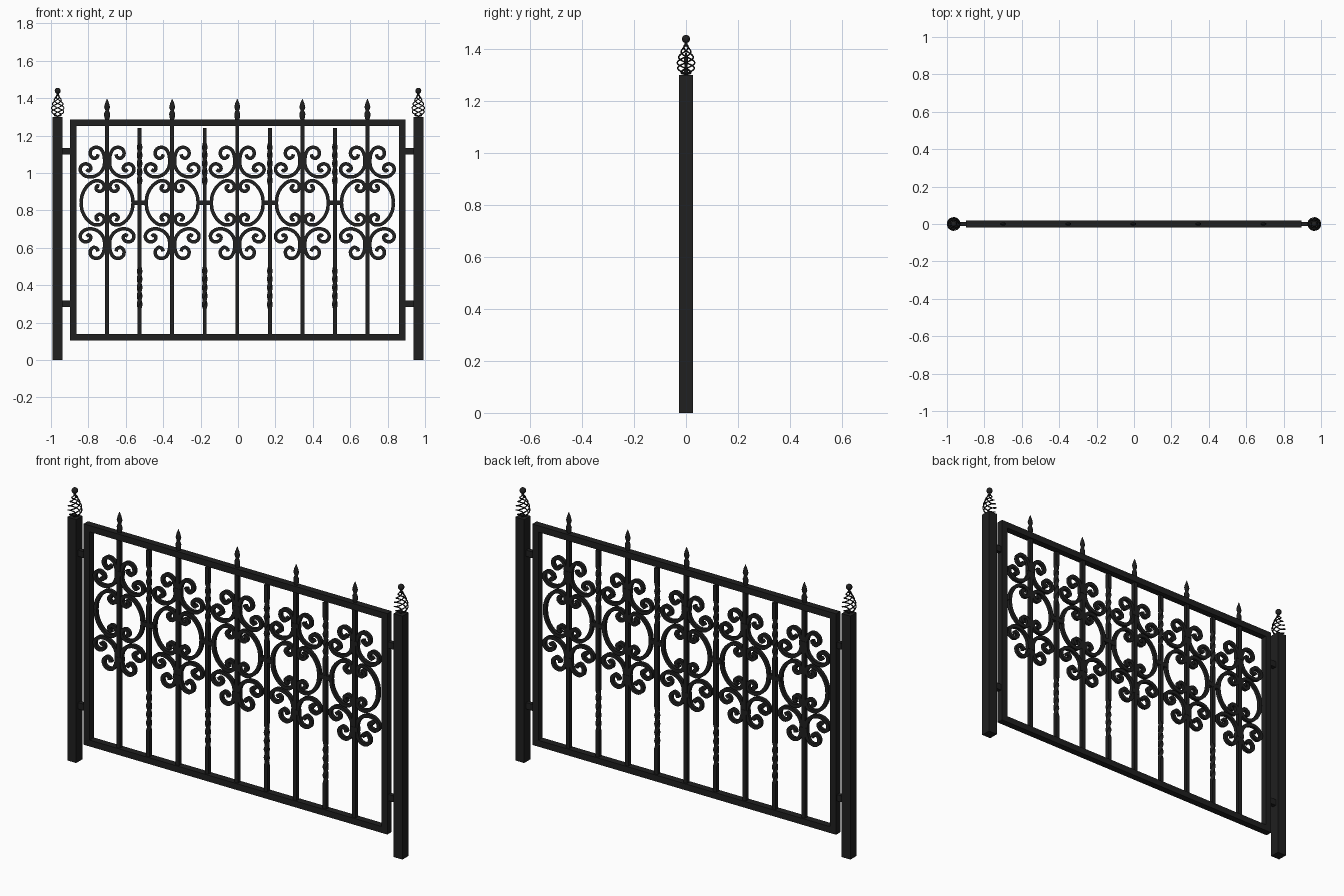
import bpy, bmesh
from math import sin, cos, pi
from mathutils import Vector

cube = bpy.data.objects.get("Cube")
if cube:
    bpy.data.objects.remove(cube)

iron = bpy.data.materials.new("black iron")
iron.use_nodes = True
colour = (0.014, 0.014, 0.014, 1)
iron.diffuse_color = colour
iron.node_tree.nodes["Principled BSDF"].inputs["Base Color"].default_value = colour


def finish(name, bm, smooth=False):
    bmesh.ops.recalc_face_normals(bm, faces=bm.faces)
    mesh = bpy.data.meshes.new(name)
    bm.to_mesh(mesh)
    bm.free()
    mesh.materials.append(iron)
    obj = bpy.data.objects.new(name, mesh)
    bpy.context.collection.objects.link(obj)
    if smooth:
        bpy.ops.object.select_all(action='DESELECT')
        obj.select_set(True)
        bpy.context.view_layer.objects.active = obj
        bpy.ops.object.shade_smooth_by_angle(angle=0.7)
    return obj


def add_box(bm, x, z, w, h, d):
    made = bmesh.ops.create_cube(bm, size=1)["verts"]
    for v in made:
        v.co = Vector((x + v.co.x * w, v.co.y * d, z + v.co.z * h))


def box(name, x, z, w, h, d):
    bm = bmesh.new()
    add_box(bm, x, z, w, h, d)
    return finish(name, bm)


def skin(bm, rings):
    """Join equal rings of points into a capped tube."""
    rings = [[bm.verts.new(p) for p in ring] for ring in rings]
    n = len(rings[0])
    for a, b in zip(rings, rings[1:]):
        for i in range(n):
            j = (i + 1) % n
            bm.faces.new((a[i], a[j], b[j], b[i]))
    bm.faces.new(rings[0])
    bm.faces.new(rings[-1])


def smooth_path(points, steps=5):
    """Catmull-Rom curve through the points."""
    pts = [Vector(p) for p in points]
    pts = [2 * pts[0] - pts[1]] + pts + [2 * pts[-1] - pts[-2]]
    out = []
    for a, b, c, d in zip(pts, pts[1:], pts[2:], pts[3:]):
        for s in range(steps):
            t = s / steps
            out.append(b + 0.5 * t * (c - a + t * (2 * a - 5 * b + 4 * c - d
                                                   + t * (3 * (b - c) + d - a))))
    return out + [pts[-2]]


def flat_bar(bm, path, x, z, sx, sz, width=0.0185, depth=0.018):
    """Sweep a rectangular section along a path in the panel plane."""
    pts = [Vector((x + p.x * UNIT * sx, z + p.y * UNIT * sz)) for p in path]
    rings = []
    for i, p in enumerate(pts):
        t = (pts[min(i + 1, len(pts) - 1)] - pts[max(i - 1, 0)]).normalized()
        n = Vector((-t.y, t.x)) * width / 2
        rings.append([(p.x + n.x * k, y * depth / 2, p.y + n.y * k)
                      for k, y in ((1, 1), (1, -1), (-1, -1), (-1, 1))])
    skin(bm, rings)


def lathe(bm, x, profile, sides, flat=1.0):
    skin(bm, [[(x + r * cos(2 * pi * i / sides), flat * r * sin(2 * pi * i / sides), z)
               for i in range(sides)] for r, z in profile])


UNIT = 0.00535
MID = 0.84
GAP = 0.348
CENTRE = -0.004

# Rectangular gate frame
box("top_rail", CENTRE + .002, 1.268, 1.795, 0.034, 0.036)
box("bottom_rail", CENTRE + .002, 0.122, 1.795, 0.034, 0.036)
for side, name in ((-1, "right"), (1, "left")):
    box(name + "_stile", CENTRE + .002 + side * 0.88, 0.695, 0.035, 1.112, 0.036)

# Posts, hinges and basket finials
for side, name in ((-1, "right"), (1, "left")):
    px = side * 0.964
    box(name + "_post", px, 0.65, 0.053, 1.30, 0.053)
    for z, level in ((1.115, "upper"), (0.30, "lower")):
        box(f"{name}_{level}_hinge", side * 0.917, z, 0.05, 0.034, 0.022)
    bm = bmesh.new()
    for k in range(4):
        # Each basket wire is a widening and narrowing helix
        centres = []
        for i in range(37):
            t = i / 36
            r = 0.034 * sin(pi * t ** 0.6) ** 0.8 if 0 < t < 1 else 0.0
            a = k * pi / 2 + t * 2.6 * pi
            centres.append(Vector((px + r * cos(a), r * sin(a), 1.302 + 0.12 * t)))
        rings = []
        for i, c in enumerate(centres):
            t = (centres[min(i + 1, 36)] - centres[max(i - 1, 0)]).normalized()
            u = t.cross(Vector((0.02, 0.01, 1))).normalized()
            w = t.cross(u)
            rings.append([c + 0.003 * (u * cos(j * pi / 3) + w * sin(j * pi / 3))
                          for j in range(6)])
        skin(bm, rings)
    finish(name + "_finial_basket", bm, True)
    bm = bmesh.new()
    lathe(bm, px, ((0.007, 1.412), (0.005, 1.43)), 10)
    ball = bmesh.ops.create_uvsphere(bm, u_segments=16, v_segments=10, radius=0.016)
    bmesh.ops.translate(bm, verts=ball["verts"], vec=(px, 0, 1.439))
    finish(name + "_finial_ball", bm, True)

# Twisted bars with collars joining neighbouring scrolls
for n in range(4):
    x = CENTRE + (n - 1.5) * GAP
    bm = bmesh.new()
    rings, angle, z = [], pi / 4, 0.135
    while z < 1.26:
        rings.append([(x + 0.0148 * cos(angle + q * pi / 2),
                       0.0148 * sin(angle + q * pi / 2), z) for q in range(4)])
        if 0.255 < z < 0.475 or 0.93 < z < 1.14:
            step = 0.0075
            angle += pi / 12
        else:
            step = 0.02
            angle = pi / 4 + round((angle - pi / 4) / (pi / 2)) * pi / 2
        z += step
    skin(bm, rings)
    finish(f"twisted_bar_{n + 1}", bm)
    box(f"scroll_collar_{n + 1}", x, MID, 0.076, 0.024, 0.022)

# Scroll outlines for one quarter of a panel
ring_scroll = smooth_path([(26, 0), (24.8, 8), (20.5, 16), (13.5, 21.5), (6.5, 21.5),
                           (3, 17.5), (4, 13), (8, 11.5), (11, 14), (10, 17), (7.8, 16.5)])
leaf_scroll = smooth_path([(9, 48.5), (10, 45.8), (13.5, 44.5), (16.8, 48), (16, 53),
                           (11.5, 55.5), (6.5, 54), (3.5, 49), (2.5, 42), (3.5, 35),
                           (8, 29), (15, 26), (22, 27), (26.5, 31.5), (26, 36.5),
                           (22, 39), (17.5, 37.5), (16.2, 34), (18.5, 32), (20.5, 33.5)])

# Spear-topped bars and their mirrored scrollwork
for n in range(5):
    x = CENTRE + (n - 2) * GAP
    box(f"spear_bar_{n + 1}", x, 0.695, 0.021, 1.12, 0.021)
    bm = bmesh.new()
    lathe(bm, x, ((0.009, 1.28), (0.015, 1.30), (0.016, 1.318), (0.009, 1.334),
                  (0.012, 1.34), (0.016, 1.352), (0.011, 1.372), (0.001, 1.396)), 12, 0.55)
    finish(f"spear_{n + 1}", bm, True)
    bm = bmesh.new()
    for sx in (-1, 1):
        for sz in (-1, 1):
            flat_bar(bm, ring_scroll, x, MID, sx, sz)
            flat_bar(bm, leaf_scroll, x, MID, sx, sz)
    finish(f"scrollwork_{n + 1}", bm, True)
    bm = bmesh.new()
    for sz in (-1, 1):
        add_box(bm, x, MID + sz * 0.23, 0.046, 0.024, 0.023)
    finish(f"bar_collars_{n + 1}", bm)
